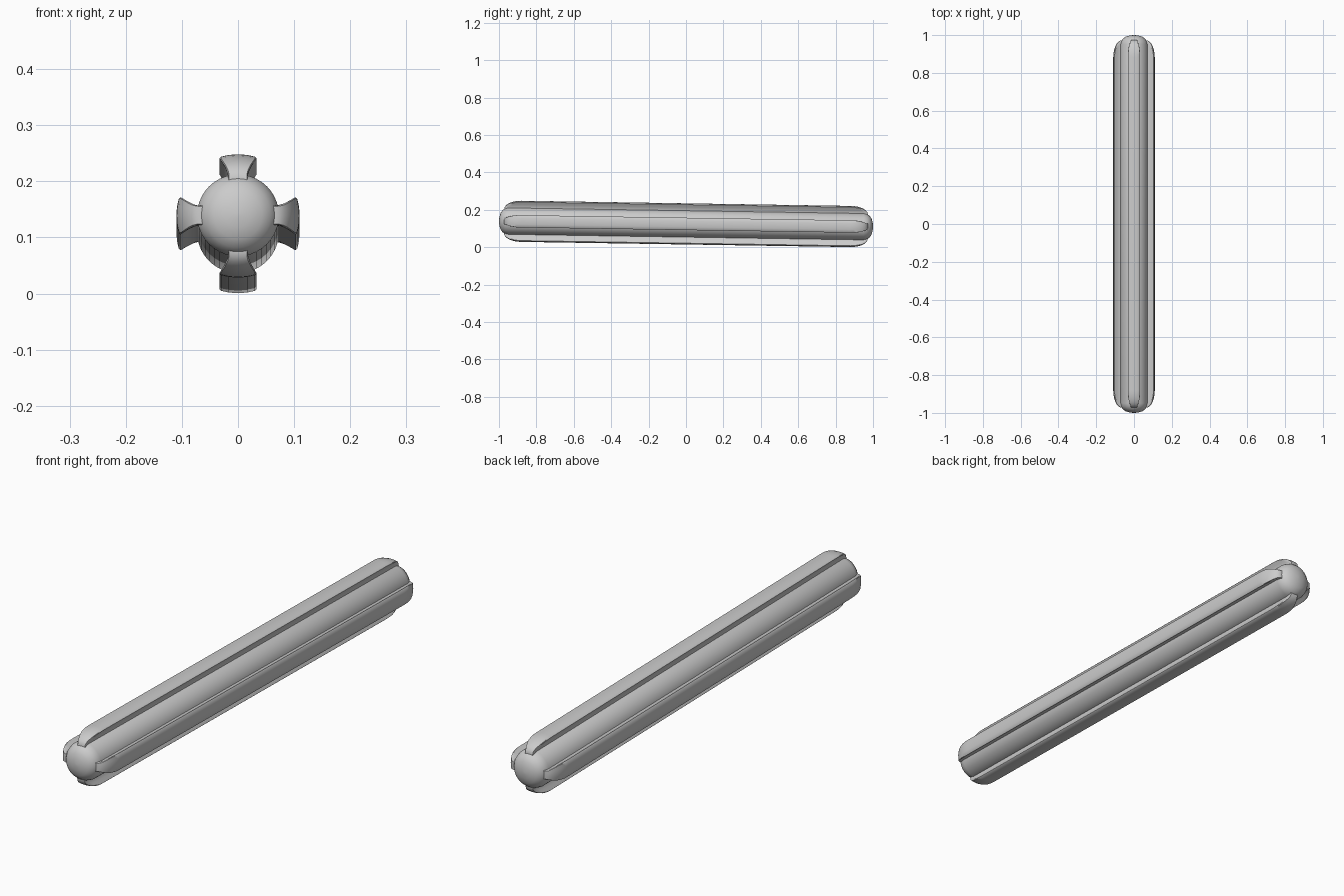
import bpy, bmesh, math
from mathutils import Matrix

if "Cube" in bpy.data.objects:
    bpy.data.objects.remove(bpy.data.objects["Cube"])

TILT = Matrix.Translation((0, 0, 0.1245)) @ Matrix.Rotation(math.radians(-0.9), 4, 'X')


def finish(bm, name, angle):
    bmesh.ops.recalc_face_normals(bm, faces=bm.faces)
    me = bpy.data.meshes.new(name)
    bm.to_mesh(me)
    bm.free()
    ob = bpy.data.objects.new(name, me)
    bpy.context.collection.objects.link(ob)
    ob.matrix_world = TILT
    bpy.ops.object.select_all(action='DESELECT')
    ob.select_set(True)
    bpy.context.view_layer.objects.active = ob
    bpy.ops.object.shade_smooth_by_angle(angle=math.radians(angle))
    return ob


def loft(bm, rings):
    loops = [[bm.verts.new(p) for p in ring] for ring in rings]
    n = len(loops[0])
    for a, b in zip(loops, loops[1:]):
        for i in range(n):
            j = (i + 1) % n
            bm.faces.new((a[i], a[j], b[j], b[i]))
    bm.faces.new(loops[0])
    bm.faces.new(loops[-1])


# Central rod with shallow domed ends
half = [(0.998, 0.022), (0.992, 0.043), (0.982, 0.058), (0.968, 0.068), (0.95, 0.073)]
profile = [(-y, r) for y, r in half] + [(y, r) for y, r in reversed(half)]
profile = [(-1.0, 0.004)] + profile + [(1.0, 0.004)]
bm = bmesh.new()
N = 40
loft(bm, [[(r * math.cos(2 * math.pi * i / N), y, r * math.sin(2 * math.pi * i / N))
           for i in range(N)] for y, r in profile])
finish(bm, "rod", 40)


# Fin cross-section: half width at a radius, flaring outwards
def width(r):
    pts = [(0.0, 0.018), (0.068, 0.017), (0.076, 0.018), (0.09, 0.025), (0.102, 0.033), (0.2, 0.033)]
    for (r0, w0), (r1, w1) in zip(pts, pts[1:]):
        if r <= r1:
            return w0 + (w1 - w0) * (r - r0) / (r1 - r0)


def section(R):
    side = [(r, width(r)) for r in (0.05 + (R - 0.007 - 0.05) * t for t in (0, 0.35, 0.5, 0.75, 1))]
    w = width(R - 0.004)
    cap = []
    for f in (0.92, 0.5):
        x = w * f
        cap.append((math.sqrt(R * R - x * x), x))
    right = side + cap
    return right + [(R, 0)] + [(r, -x) for r, x in reversed(right)]


# Four fins with rounded ends
steps = [math.pi / 2 * i / 8 for i in range(9)]
ends = [(0.88 + 0.092 * math.cos(a), 0.066 + 0.044 * math.sin(a)) for a in steps]
stations = [(-y, R) for y, R in ends] + [(y, R) for y, R in reversed(ends)]
for k, name in enumerate(("right_fin", "top_fin", "left_fin", "bottom_fin")):
    c, s = math.cos(k * math.pi / 2), math.sin(k * math.pi / 2)
    bm = bmesh.new()
    loft(bm, [[(r * c - x * s, y, r * s + x * c) for r, x in section(R)] for y, R in stations])
    finish(bm, name, 35)
